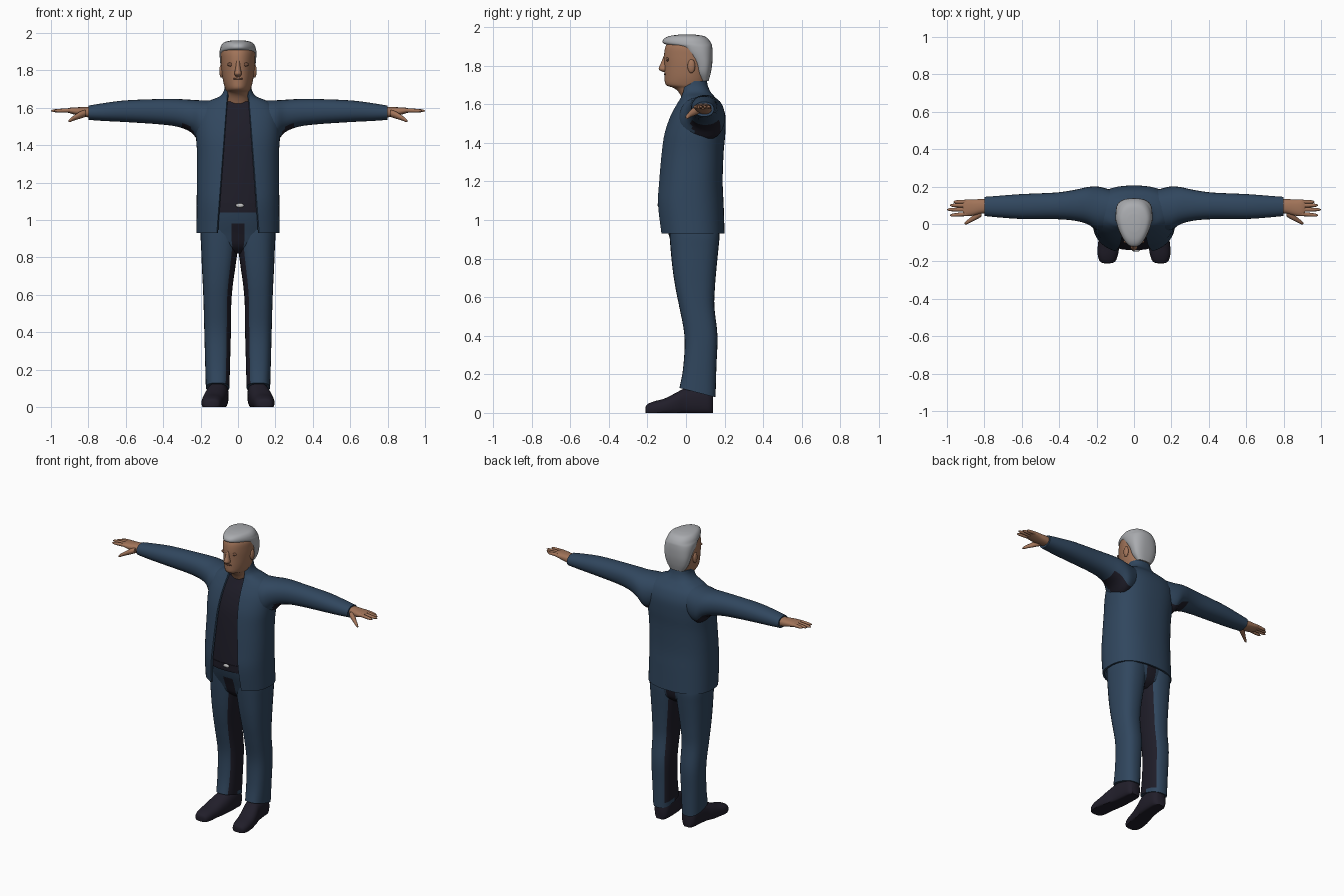
import bpy, bmesh, math
from mathutils import Vector

if "Cube" in bpy.data.objects:
    bpy.data.objects.remove(bpy.data.objects["Cube"])

def material(name, rgb):
    m = bpy.data.materials.new(name)
    m.diffuse_color = (*rgb, 1)
    m.use_nodes = True
    m.node_tree.nodes["Principled BSDF"].inputs["Base Color"].default_value = m.diffuse_color
    return m

BLUE = material("navy cloth", (0.030, 0.062, 0.112))
DARK = material("dark shirt", (0.013, 0.012, 0.021))
SKIN = material("skin", (0.36, 0.175, 0.10))
SHADE = material("eye and lip brown", (0.18, 0.085, 0.052))
HAIR = material("grey hair", (0.40, 0.41, 0.43))
BLACK = material("shoe leather", (0.015, 0.013, 0.023))
METAL = material("buckle metal", (0.55, 0.55, 0.55))

AXES = {'x': (0, 1, 2), 'y': (1, 0, 2), 'z': (2, 0, 1)}

def smooth_path(keys, steps):
    """Catmull-Rom interpolation of the key sections."""
    out = []
    for i in range(len(keys) - 1):
        p = [keys[max(0, min(len(keys) - 1, i + k))] for k in (-1, 0, 1, 2)]
        for s in range(steps):
            t = s / steps
            out.append([0.5 * (2*b + (c - a)*t + (2*a - 5*b + 4*c - d)*t*t
                        + (3*b - a - 3*c + d)*t**3) for a, b, c, d in zip(*p)])
    return out + [list(keys[-1])]

def sup(v, n):
    return math.copysign(abs(v) ** (2 / n), v)

def ring(sec, n, angles, inset=0):
    _, a0, a1, b0, b1 = sec
    ra, rb = (a1 - a0) / 2 - inset, (b1 - b0) / 2 - inset
    return [((a0 + a1) / 2 + ra * sup(math.cos(t), n),
             (b0 + b1) / 2 + rb * sup(math.sin(t), n)) for t in angles]

def loft(name, axis, keys, mats, n=2.2, segs=28, steps=4, side=1,
         warp=None, rule=None, gap=None, thick=0.012):
    """Skin super-ellipse sections (t, a0, a1, b0, b1) along an axis.
    gap(z) leaves an opening in front and makes a thick shell."""
    bm = bmesh.new()
    ax = AXES[axis]
    rows = []
    for sec in smooth_path(keys, steps):
        if gap:
            ph = math.asin(min(1, gap(sec[0]) / sec[2]) ** (n / 2))
            angles = [-math.pi/2 + ph + (2*math.pi - 2*ph) * i / segs for i in range(segs + 1)]
            pts = ring(sec, n, angles) + ring(sec, n, angles, thick)[::-1]
        else:
            pts = ring(sec, n, [2 * math.pi * i / segs for i in range(segs)])
        row = []
        for a, b in pts:
            co = Vector((0, 0, 0))
            co[ax[0]], co[ax[1]], co[ax[2]] = sec[0], a, b
            if warp:
                co = warp(co)
            co.x *= side
            row.append(bm.verts.new(co))
        rows.append(row)
    m = len(rows[0])
    for r, q in zip(rows, rows[1:]):
        for i in range(m):
            j = (i + 1) % m
            bm.faces.new((r[i], r[j], q[j], q[i]))
    for r in (rows[0], rows[-1]):
        if gap:
            for i in range(m // 2 - 1):
                bm.faces.new((r[i], r[i + 1], r[m - 2 - i], r[m - 1 - i]))
        else:
            bm.faces.new(r)
    return finish(name, bm, mats, rule)

def finish(name, bm, mats, rule=None):
    bmesh.ops.recalc_face_normals(bm, faces=bm.faces)
    bm.normal_update()
    if rule:
        for f in bm.faces:
            f.material_index = int(rule(f.calc_center_median(), f.normal))
    me = bpy.data.meshes.new(name)
    bm.to_mesh(me)
    bm.free()
    ob = bpy.data.objects.new(name, me)
    bpy.context.collection.objects.link(ob)
    for mat in mats:
        me.materials.append(mat)
    bpy.ops.object.select_all(action='DESELECT')
    ob.select_set(True)
    bpy.context.view_layer.objects.active = ob
    bpy.ops.object.shade_smooth_by_angle(angle=math.radians(45))
    return ob

def ellipsoid(name, loc, size, mat):
    bm = bmesh.new()
    bmesh.ops.create_uvsphere(bm, u_segments=16, v_segments=10, radius=1)
    for v in bm.verts:
        v.co = Vector(a * b + c for a, b, c in zip(v.co, size, loc))
    return finish(name, bm, [mat])

def sym(t, r, b0, b1):
    return (t, -r, r, b0, b1)

# Jacket body, open in front, with the shirt inside it
J = [sym(0.93, .222, -.142, .20), sym(1.08, .221, -.157, .195), sym(1.2, .22, -.148, .19),
     sym(1.35, .219, -.132, .195), sym(1.45, .225, -.115, .204), sym(1.54, .225, -.083, .204),
     sym(1.60, .205, -.05, .183), sym(1.635, .16, -.03, .152), sym(1.66, .10, -.025, .13),
     sym(1.69, .076, -.025, .115), sym(1.72, .07, -.012, .108)]
loft("jacket", 'z', J, [BLUE], n=2.4, segs=56,
     gap=lambda z: .112 - max(0, z - .95) * .076)
shirt = [(z, a + .02, b - .02, c + .02, d - .02) for z, a, b, c, d in J[1:8]]
loft("shirt", 'z', [sym(1.04, .195, -.136, .17)] + shirt, [DARK], n=2.4, segs=48)

# Belt and buckle
loft("belt", 'z', [sym(1.055, .199, -.14, .174), sym(1.09, .199, -.14, .174)], [DARK], n=2.4, segs=48, steps=1)
ellipsoid("buckle", (.01, -.14, 1.078), (.022, .008, .011), METAL)

# Trousers: hips and legs, dark along the inner seam
loft("hips", 'z', [sym(.82, .07, -.02, .11), sym(.86, .165, -.065, .155), sym(.93, .194, -.092, .172),
                   sym(1.0, .194, -.118, .17), sym(1.065, .195, -.136, .17)], [BLUE, DARK], n=2.4, segs=48,
     rule=lambda c, nn: abs(c.x + .008) < .032 and c.z < .985)

def hem_slant(co):
    k = max(0, 1 - (co.z - .105) / .1)
    co.z -= .26 * (co.y - .06) * k
    return co

LEG = [(.105, .046, .172, -.034, .153), (.25, .042, .176, -.013, .158), (.40, .038, .18, -.008, .163),
       (.55, .036, .184, -.035, .147), (.65, .028, .188, -.055, .15), (.75, .014, .193, -.07, .158),
       (.85, .001, .197, -.08, .168), (.93, -.004, .2, -.086, .174), (1.0, .01, .193, -.09, .165)]
SHOE = [(-.21, .125, .16, -.005, .03), (-.20, .10, .182, -.015, .045), (-.165, .086, .194, -.02, .06),
        (-.11, .076, .193, -.02, .075), (-.05, .064, .182, -.02, .105), (0, .054, .168, -.02, .13),
        (.07, .05, .16, -.02, .14), (.12, .055, .152, -.02, .13), (.14, .075, .135, -.01, .10)]

def on_ground(co):
    co.z = max(0, co.z)
    return co

# Sleeve, palm, fingers and thumb sections along x
SLEEVE = [(.10, -.03, .175, 1.45, 1.64), (.19, -.035, .20, 1.41, 1.64), (.25, 0, .197, 1.468, 1.643),
          (.32, .018, .182, 1.498, 1.647), (.42, .026, .168, 1.512, 1.647), (.60, .027, .16, 1.524, 1.64),
          (.72, .035, .151, 1.53, 1.625), (.80, .043, .145, 1.536, 1.612)]
PALM = [(.77, .06, .132, 1.545, 1.603), (.82, .055, .133, 1.552, 1.604), (.86, .045, .131, 1.56, 1.603),
        (.895, .042, .131, 1.57, 1.601), (.915, .05, .125, 1.576, 1.596)]
FINGERS = [("little", .119, .118, .965), ("ring", .099, .10, .985), ("middle", .077, .077, 1.0), ("index", .054, .046, .985)]
THUMB = [(.815, .04, .085, 1.552, 1.59), (.845, .022, .062, 1.542, 1.58), (.875, .008, .034, 1.533, 1.56),
         (.895, -.002, .018, 1.525, 1.546), (.906, .0, .008, 1.524, 1.533)]

for side, tag in ((1, "left"), (-1, "right")):
    loft(tag + "_trouser_leg", 'z', LEG, [BLUE, DARK], n=2.5, side=side, warp=hem_slant,
         rule=lambda c, nn, s=side: nn.x * s < -.72 and c.z > .12)
    loft(tag + "_shoe", 'y', SHOE, [BLACK], n=2.4, side=side, warp=on_ground)
    loft(tag + "_sleeve", 'x', SLEEVE, [BLUE, DARK], side=side,
         rule=lambda c, nn: nn.z < -.55 and abs(c.x) < .30)
    loft(tag + "_palm", 'x', PALM, [SKIN], n=2.5, segs=20, side=side)
    for fname, ya, yb, tip in FINGERS:
        keys = []
        for t, r in ((0, .011), (.5, .0105), (.85, .008), (1, .002)):
            y, z = ya + (yb - ya) * t, 1.587 - .003 * t
            keys.append((.89 + (tip - .89) * t, y - r, y + r, z - r, z + r))
        loft(tag + "_" + fname + "_finger", 'x', keys, [SKIN], n=2, segs=10, steps=3, side=side)
    loft(tag + "_thumb", 'x', THUMB, [SKIN], n=2, segs=12, side=side)
    ellipsoid(tag + "_ear", (side * .088, .028, 1.797), (.012, .02, .036), SKIN)
    ellipsoid(tag + "_eye", (side * .036, -.096, 1.832), (.021, .008, .011), SHADE)

# Head and neck, narrowing towards the face
def narrow(amount):
    def warp(co):
        co.x *= 1 - amount * max(0, min(1, (.02 - co.y) / .13))
        return co
    return warp

loft("head", 'z', [sym(1.58, .07, .0, .11), sym(1.65, .062, -.03, .105), sym(1.682, .06, -.06, .105),
                   sym(1.70, .068, -.104, .105), sym(1.74, .08, -.111, .112), sym(1.80, .089, -.112, .12),
                   sym(1.85, .092, -.114, .125), sym(1.90, .09, -.106, .12), sym(1.94, .065, -.08, .09)],
     [SKIN], segs=36, warp=narrow(.2))
loft("nose", 'z', [sym(1.768, .012, -.122, -.09), sym(1.782, .02, -.142, -.085),
                   sym(1.81, .014, -.132, -.085), sym(1.85, .01, -.116, -.09)], [SKIN], segs=14)
ellipsoid("mouth", (0, -.107, 1.756), (.027, .008, .006), SHADE)

# Hair cap
loft("hair", 'z', [sym(1.72, .05, .075, .117), sym(1.76, .076, .052, .128), sym(1.81, .09, .036, .136),
                   sym(1.86, .097, -.005, .138), sym(1.895, .098, -.05, .136), sym(1.913, .097, -.114, .132),
                   sym(1.935, .09, -.118, .118), sym(1.952, .072, -.09, .095), sym(1.96, .035, -.04, .05)],
     [HAIR], n=2.5, segs=36, warp=narrow(.36))
